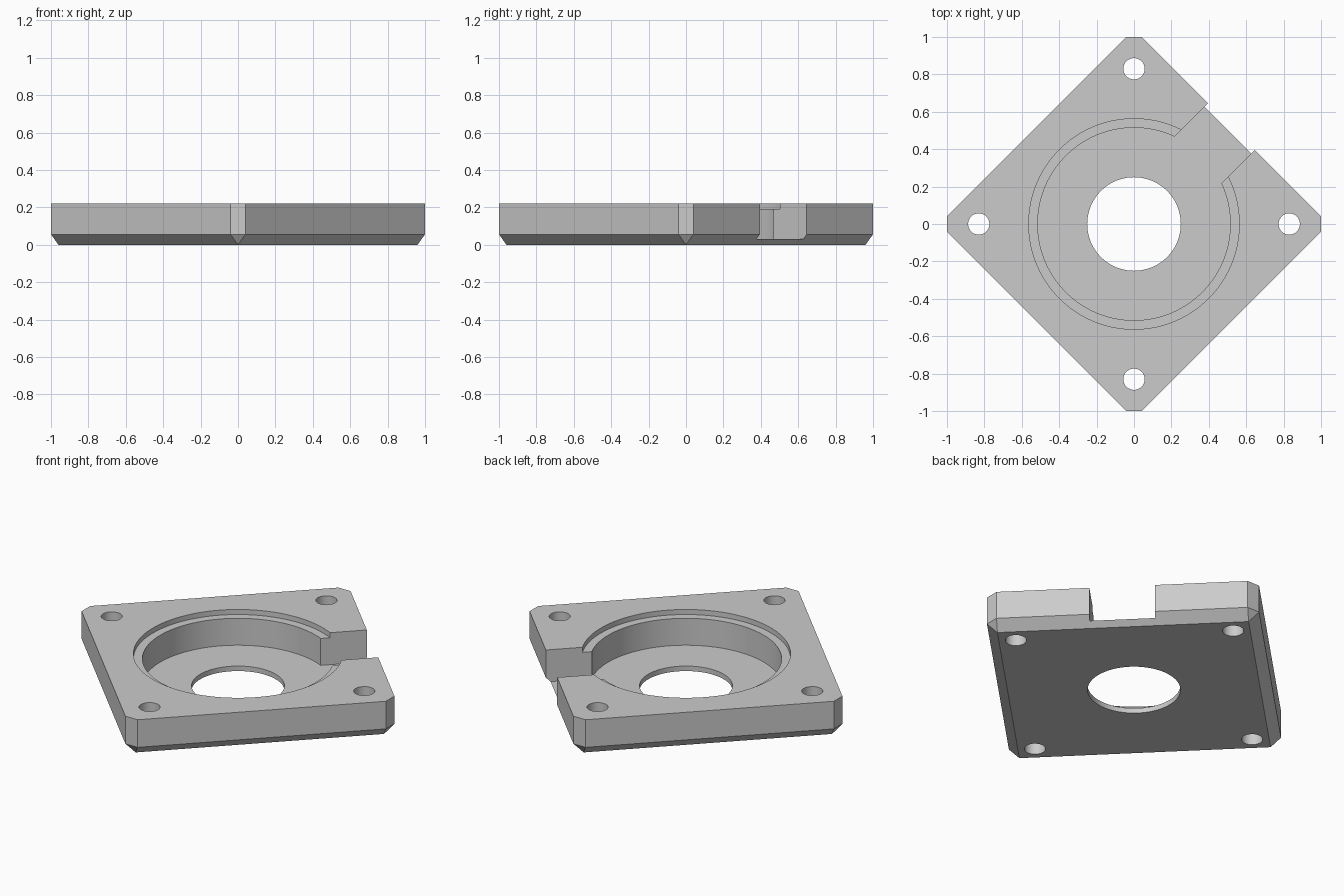
import bpy
import bmesh
import math
from mathutils import Matrix, Vector

if "Cube" in bpy.data.objects:
    bpy.data.objects.remove(bpy.data.objects["Cube"], do_unlink=True)

TOP, CHAMFER, FLOOR = 0.22, 0.056, 0.03
TIP = 0.04                      # half width of each clipped corner

grey = bpy.data.materials.new("light_grey")
grey.use_nodes = True
grey.diffuse_color = (0.6, 0.6, 0.6, 1)
grey.node_tree.nodes["Principled BSDF"].inputs["Base Color"].default_value = (0.6, 0.6, 0.6, 1)


def make_object(name, bm):
    mesh = bpy.data.meshes.new(name)
    bm.to_mesh(mesh)
    bm.free()
    obj = bpy.data.objects.new(name, mesh)
    bpy.context.collection.objects.link(obj)
    mesh.materials.append(grey)
    return obj


def cut(target, cutter):
    """Subtract the cutter from the target, then discard it."""
    cutter.hide_render = True
    mod = target.modifiers.new("cut", 'BOOLEAN')
    mod.operation = 'DIFFERENCE'
    mod.solver = 'EXACT'
    mod.object = cutter
    bpy.context.view_layer.objects.active = target
    bpy.ops.object.modifier_apply(modifier=mod.name)
    bpy.data.objects.remove(cutter, do_unlink=True)


def drill(target, radius, bottom, x=0, y=0, sides=96):
    """Cut a round hole from above down to the given height."""
    height = TOP + 0.1 - bottom
    bm = bmesh.new()
    bmesh.ops.create_cone(bm, cap_ends=True, segments=sides, radius1=radius,
                          radius2=radius, depth=height,
                          matrix=Matrix.Translation((x, y, bottom + height / 2)))
    cut(target, make_object("hole_cutter", bm))


# Square plate standing on its diagonal: clipped corners, chamfered underside
bm = bmesh.new()
for k in range(4):
    turn = Matrix.Rotation(k * math.pi / 2, 3, 'Z')
    corner = [(1 - TIP, 0, 0)] + [(1, s * TIP, z) for s in (-1, 1) for z in (CHAMFER, TOP)]
    for point in corner:
        bm.verts.new(turn @ Vector(point))
bmesh.ops.convex_hull(bm, input=bm.verts[:])
bmesh.ops.dissolve_limit(bm, angle_limit=0.01, verts=bm.verts[:], edges=bm.edges[:])
bmesh.ops.recalc_face_normals(bm, faces=bm.faces[:])
plate = make_object("mounting_plate", bm)

# Shallow ledge, deep round pocket and central opening
drill(plate, 0.563, 0.19)
drill(plate, 0.515, FLOOR)
drill(plate, 0.25, -0.1)

# Screw holes near the corners
for k in range(4):
    a = k * math.pi / 2
    drill(plate, 0.057, -0.1, 0.83 * math.cos(a), 0.83 * math.sin(a), 32)

# Slot from the pocket out through the back left edge
bm = bmesh.new()
bmesh.ops.create_cube(bm, size=1, matrix=Matrix.Rotation(math.pi / 4, 4, 'Z')
                      @ Matrix.Translation((0.75, 0, FLOOR + 0.2))
                      @ Matrix.Diagonal((0.8, 0.354, 0.4, 1)))
cut(plate, make_object("slot_cutter", bm))

# Tidy coplanar seams, then smooth the round walls
bm = bmesh.new()
bm.from_mesh(plate.data)
bmesh.ops.remove_doubles(bm, verts=bm.verts[:], dist=0.0001)
bm.to_mesh(plate.data)
bm.free()
bpy.ops.object.select_all(action='DESELECT')
plate.select_set(True)
bpy.context.view_layer.objects.active = plate
bpy.ops.object.shade_smooth_by_angle(angle=math.radians(30))
